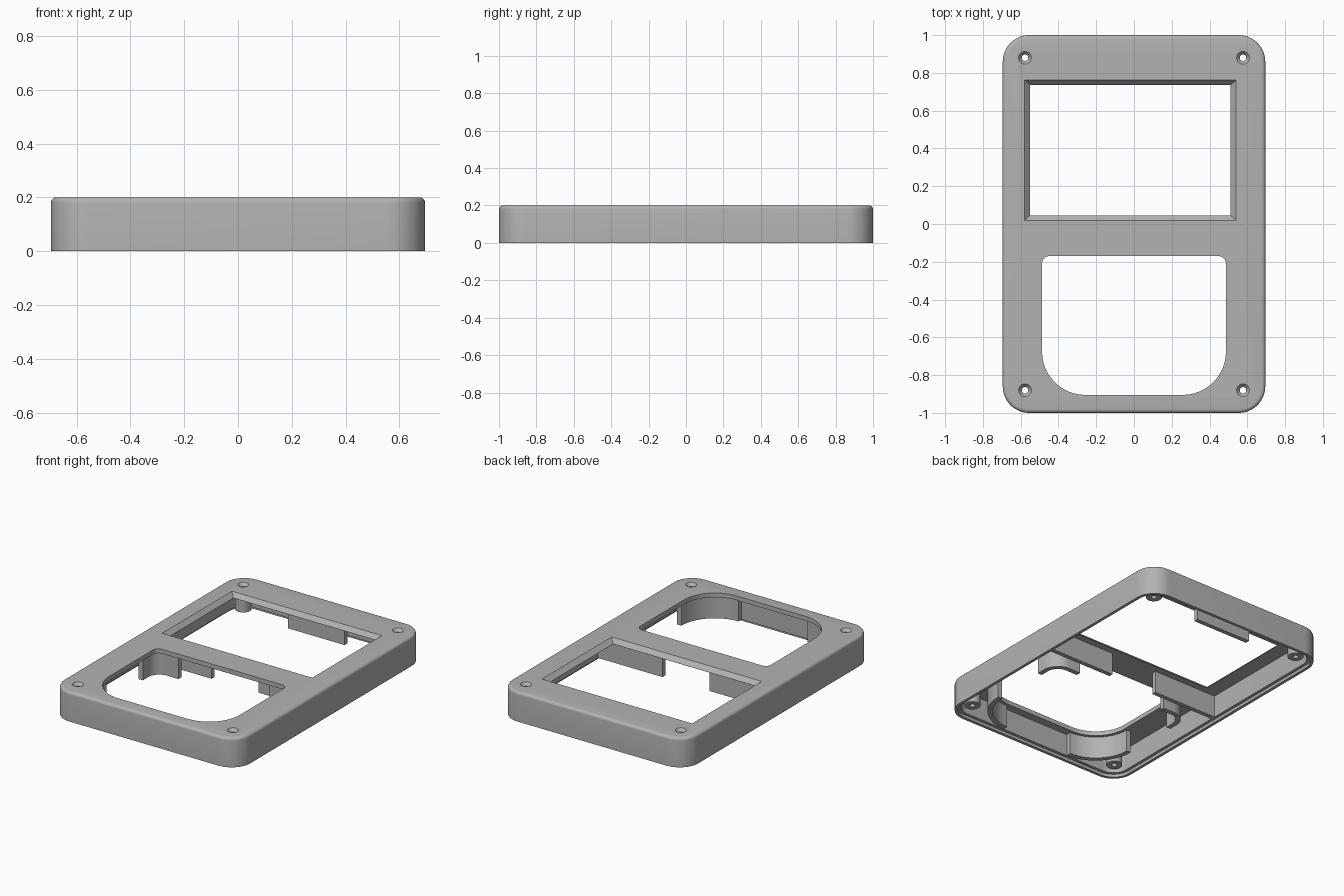
import bpy, bmesh
from math import sin, cos, pi

if "Cube" in bpy.data.objects:
    bpy.data.objects.remove(bpy.data.objects["Cube"])

grey = bpy.data.materials.new("matte grey")
grey.use_nodes = True
COLOUR = (0.45, 0.45, 0.45, 1)
grey.diffuse_color = COLOUR
grey.node_tree.nodes["Principled BSDF"].inputs["Base Color"].default_value = COLOUR

FLOOR = 0.17    # underside of the face plate
RIB_Z = 0.02    # lower edge of fences and ribs


def arc(cx, cy, r, a0, a1, n=12):
    return [(cx + r * cos(a0 + (a1 - a0) * i / n), cy + r * sin(a0 + (a1 - a0) * i / n))
            for i in range(n + 1)]


def rounded(x0, x1, y0, y1, r_low, r_high):
    """Rounded rectangle with separate radii for the -y and +y corners."""
    return (arc(x1 - r_high, y1 - r_high, r_high, 0, pi / 2)
            + arc(x0 + r_high, y1 - r_high, r_high, pi / 2, pi)
            + arc(x0 + r_low, y0 + r_low, r_low, pi, 1.5 * pi)
            + arc(x1 - r_low, y0 + r_low, r_low, 1.5 * pi, 2 * pi))


def rect(x0, x1, y0, y1):
    return [(x0, y0), (x1, y0), (x1, y1), (x0, y1)]


def loft(name, rings):
    """Closed solid through (outline, z) rings with equal point counts."""
    bm = bmesh.new()
    loops = [[bm.verts.new((x, y, z)) for x, y in pts] for pts, z in rings]
    n = len(loops[0])
    for a, b in zip(loops, loops[1:]):
        for i in range(n):
            j = (i + 1) % n
            bm.faces.new((a[i], a[j], b[j], b[i]))
    bm.faces.new(loops[0])
    bm.faces.new(loops[-1])
    bmesh.ops.recalc_face_normals(bm, faces=bm.faces)
    mesh = bpy.data.meshes.new(name)
    bm.to_mesh(mesh)
    bm.free()
    mesh.materials.append(grey)
    obj = bpy.data.objects.new(name, mesh)
    bpy.context.collection.objects.link(obj)
    return obj


def prism(name, outline, z0, z1):
    return loft(name, [(outline, z0), (outline, z1)])


def cut(obj, cutters):
    for c in cutters:
        mod = obj.modifiers.new("cut", 'BOOLEAN')
        mod.operation, mod.solver, mod.object = 'DIFFERENCE', 'EXACT', c
    deps = bpy.context.evaluated_depsgraph_get()
    mesh = bpy.data.meshes.new_from_object(obj.evaluated_get(deps))
    obj.modifiers.clear()
    obj.data = mesh


def shell(inset):
    r = 0.14 - inset
    return rounded(-0.695 + inset, 0.695 - inset, -1 + inset, 1 - inset, r, r)


# Case body with a softly rounded top edge
fillet = [(shell(0.02 * (1 - cos(a))), 0.18 + 0.02 * sin(a))
          for a in (i * pi / 10 for i in range(6))]
case = loft("case_body", [(shell(0), 0)] + fillet)

# Hollow underside with a stepped rim
cutters = [prism("rim_step_cutter", shell(0.02), -0.1, 0.02),
           prism("cavity_cutter", shell(0.04), -0.1, FLOOR)]

# Display window with bevelled sides
cutters.append(loft("display_cutter", [
    (rect(-0.551, 0.511, 0.046, 0.737), 0.1),
    (rect(-0.551, 0.511, 0.046, 0.737), FLOOR + 0.001),
    (rect(-0.579, 0.541, 0.019, 0.762), 0.2),
    (rect(-0.579, 0.541, 0.019, 0.762), 0.3)]))

# Keypad window with large lower corners
cutters.append(prism("keypad_cutter", rounded(-0.487, 0.487, -0.905, -0.17, 0.23, 0.04), 0.1, 0.3))

# Screw bosses and countersunk holes
bosses = []
for sx, side in ((1, "left"), (-1, "right")):
    for sy, end in ((1, "back"), (-1, "front")):
        def ring(r):
            return arc(sx * 0.577, sy * 0.88, r, 0, 2 * pi, 32)[:-1]
        hole = loft("screw_hole_cutter", [(ring(0.017), -0.1), (ring(0.017), 0.18),
                                          (ring(0.034), 0.2), (ring(0.034), 0.3)])
        boss = prism(f"screw_boss_{end}_{side}", ring(0.05), 0.035, 0.178)
        cut(boss, [hole])
        bosses.append(boss)
        cutters.append(hole)

cut(case, cutters)
for c in cutters:
    bpy.data.objects.remove(c)
parts = [case] + bosses


def lower_fence(d):
    return arc(0.257, -0.675, 0.23 + d, -pi / 2, 0)


def upper_fence(d):
    return ([(0.487 + d, -0.29)] + arc(0.427, -0.23, 0.06 + d, 0, pi / 2)
            + [(0.34, -0.17 + d)])


# Keypad corner fences and cross ribs, mirrored left and right
for s, side in ((1, "left"), (-1, "right")):
    for label, path in (("lower", lower_fence), ("upper", upper_fence)):
        outline = [(s * x, y) for x, y in path(0.02) + path(0.052)[::-1]]
        parts.append(prism(f"keypad_fence_{label}_{side}", outline, RIB_Z, 0.178))
    parts.append(prism(f"cross_rib_{side}", rect(s * 0.175, s * 0.665, -0.03, 0), RIB_Z, 0.178))

# Tab behind the display
parts.append(prism("display_tab", rect(-0.21, 0.21, 0.835, 0.865), RIB_Z, 0.178))

# Smooth the curved faces, keep the edges crisp
bpy.ops.object.select_all(action='DESELECT')
for p in parts:
    p.select_set(True)
bpy.context.view_layer.objects.active = case
bpy.ops.object.shade_smooth_by_angle(angle=0.5)
